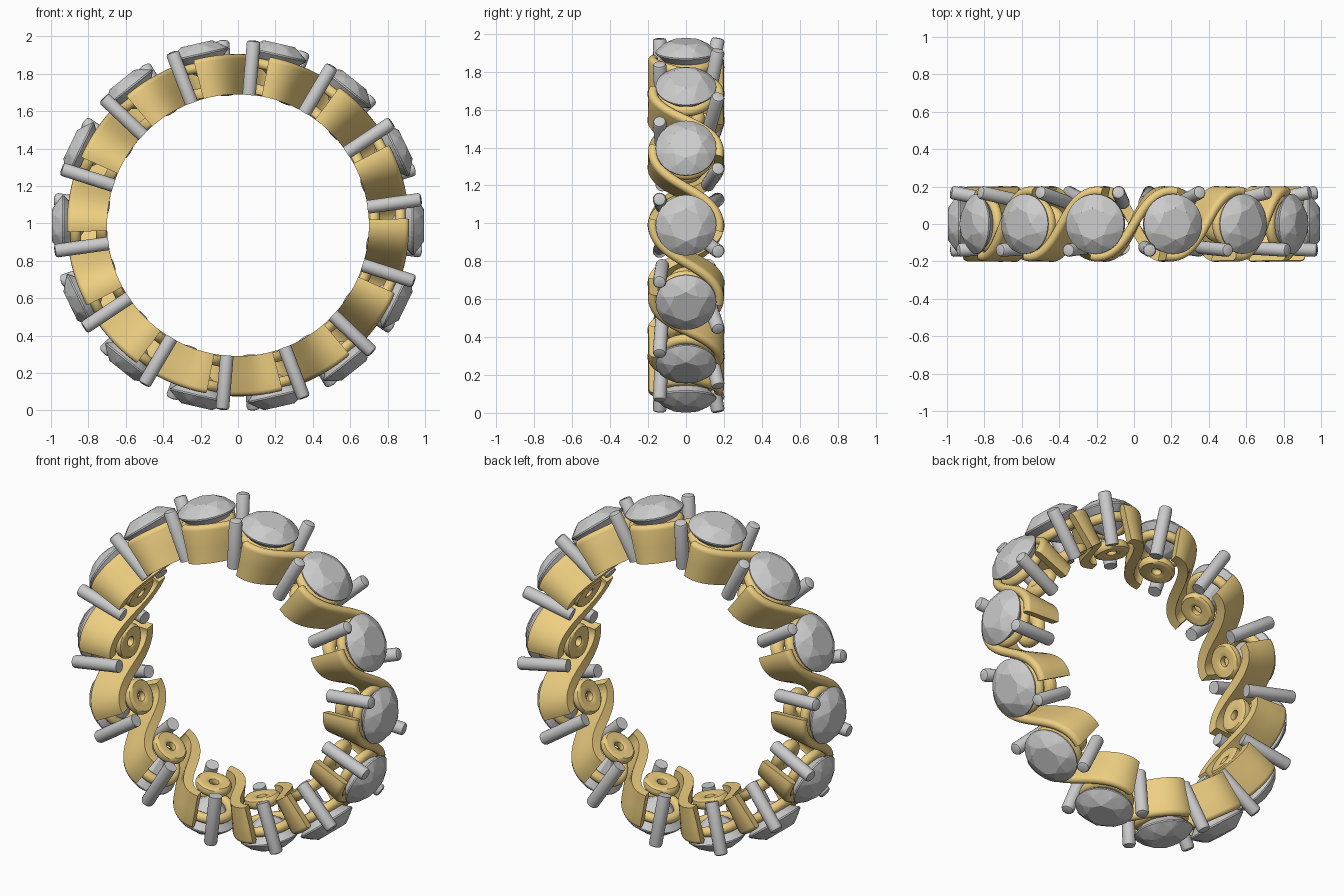
import bpy, bmesh
from math import sin, cos, pi, radians, hypot, atan2
from mathutils import Vector

if "Cube" in bpy.data.objects:
    bpy.data.objects.remove(bpy.data.objects["Cube"])

N = 14                 # stones around the band
CZ = 0.99              # ring centre height
R_IN = 0.70            # finger hole radius

gold = bpy.data.materials.new("gold")
gold.diffuse_color = (0.85, 0.62, 0.22, 1)
gold.use_nodes = True
gold.node_tree.nodes["Principled BSDF"].inputs["Base Color"].default_value = gold.diffuse_color


def wrap(t, y, r):
    """Angle t around the ring, y across it, r from the ring axis."""
    return Vector((r * cos(t), y, r * sin(t)))


def part(name, bm, mat=None, smooth=True):
    """Finish one part at angle 0 and repeat it around the ring."""
    bmesh.ops.recalc_face_normals(bm, faces=bm.faces)
    me = bpy.data.meshes.new(name)
    bm.to_mesh(me)
    bm.free()
    if mat:
        me.materials.append(mat)
    for k in range(N):
        ob = bpy.data.objects.new(f"{name}_{k + 1}", me)
        bpy.context.collection.objects.link(ob)
        ob.location.z = CZ
        ob.rotation_euler.y = -k * 2 * pi / N
        if k == 0 and smooth:
            bpy.ops.object.select_all(action='DESELECT')
            ob.select_set(True)
            bpy.context.view_layer.objects.active = ob
            bpy.ops.object.shade_smooth_by_angle(angle=radians(40))


def loft(bm, rings, close=False):
    """Skin a list of closed point loops, capped or joined end to end."""
    rows = [[bm.verts.new(p) for p in ring] for ring in rings]
    n = len(rows[0])
    pairs = list(zip(rows, rows[1:])) + ([(rows[-1], rows[0])] if close else [])
    for a, b in pairs:
        for i in range(n):
            j = (i + 1) % n
            bm.faces.new((a[i], a[j], b[j], b[i]))
    if not close:
        bm.faces.new(rows[0])
        bm.faces.new(rows[-1])


# S-shaped wave wall passing between two neighbouring stones
def wave_point(u):
    d = 0.202
    return -(d * 2 * u / pi - 0.0) - 0.012 * sin(2 * u), -0.175 * cos(u)


bm = bmesh.new()
H, R_REF = 0.025, 0.90
section = [(-H * 1.1, R_IN), (-H, 0.80)]
section += [(-H * cos(a), 0.89 + H * sin(a)) for a in [pi * i / 8 for i in range(9)]]
section += [(H, 0.80), (H * 1.1, R_IN)]
rings = []
for i in range(33):
    u = -0.2 + (pi + 0.4) * i / 32
    t, y = wave_point(u)
    t2, y2 = wave_point(u + 0.001)
    t1, y1 = wave_point(u - 0.001)
    dt, dy = t2 - t1, y2 - y1
    l = hypot(dt, dy)
    nt, ny = -dy / l, dt / l
    rings.append([wrap((t + nt * o * R_REF / r) / R_REF, y + ny * o, r) for o, r in section])
loft(bm, rings)
part("wave_wall", bm, gold)


# Gold seat rings under each stone, trimmed flush with the finger hole
def seat_ring(name, radius, major, minor):
    bm = bmesh.new()
    rings = []
    for i in range(32):
        a = 2 * pi * i / 32
        ring = []
        for j in range(14):
            b = 2 * pi * j / 14
            m = major + minor * cos(b)
            p = Vector((radius + minor * sin(b), m * cos(a), m * sin(a)))
            d = hypot(p.x, p.z)
            if d < R_IN:
                p = wrap(atan2(p.z, p.x), p.y, R_IN)
            ring.append(p)
        rings.append(ring)
    loft(bm, rings, close=True)
    part(name, bm, gold)


seat_ring("upper_seat", 0.868, 0.122, 0.028)
seat_ring("lower_seat", 0.722, 0.062, 0.038)

# Brilliant-cut stone as the hull of its facet corners
bm = bmesh.new()
levels = [(0.995, 0.085, 8, 0), (0.973, 0.125, 8, 0.5), (0.939, 0.16, 32, 0),
          (0.931, 0.16, 32, 0), (0.85, 0.075, 8, 0.5), (0.80, 0.004, 8, 0)]
for r, rad, n, off in levels:
    for i in range(n):
        a = 2 * pi * (i + off) / n
        bm.verts.new((r, rad * cos(a), rad * sin(a)))
bmesh.ops.convex_hull(bm, input=bm.verts)
bmesh.ops.dissolve_limit(bm, angle_limit=radians(1), verts=bm.verts, edges=bm.edges)
part("stone", bm, smooth=False)


# Two round prongs per stone on opposite corners
def prong(name, angle, y_in, y_out):
    bm = bmesh.new()
    rings = []
    a = wrap(angle, y_in, R_IN)
    b = wrap(angle, y_out, 0.99)
    axis = (b - a).normalized()
    side = axis.cross(Vector((0, 1, 0))).normalized()
    up = side.cross(axis)
    length = (b - a).length
    for s, rad in [(0, 0.036), (length - 0.014, 0.036), (length - 0.004, 0.031), (length, 0.02)]:
        rings.append([a + axis * s + rad * (cos(c) * side + sin(c) * up)
                      for c in [2 * pi * i / 20 for i in range(20)]])
    loft(bm, rings)
    part(name, bm)


prong("front_prong", radians(8), -0.125, -0.14)
prong("back_prong", radians(-8), 0.115, 0.17)
